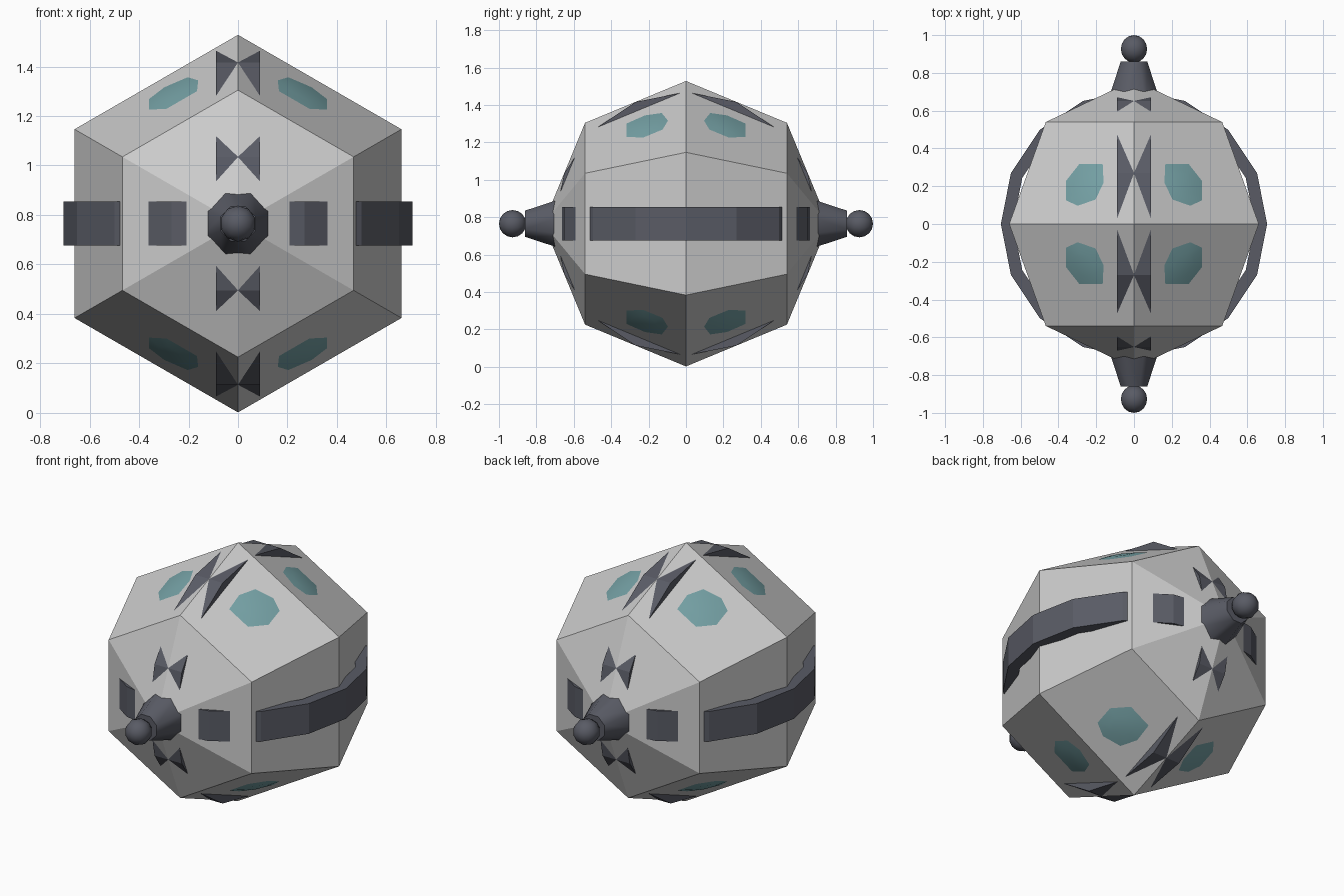
import bpy, bmesh
from math import sin, cos, pi, radians
from mathutils import Vector

if "Cube" in bpy.data.objects:
    bpy.data.objects.remove(bpy.data.objects["Cube"])

R, CZ = 0.763, 0.765


def material(name, rgb):
    m = bpy.data.materials.new(name)
    m.diffuse_color = (*rgb, 1)
    m.use_nodes = True
    m.node_tree.nodes["Principled BSDF"].inputs["Base Color"].default_value = m.diffuse_color
    return m


dark = material("dark_metal", (0.1, 0.105, 0.13))
teal = material("teal_glass", (0.18, 0.36, 0.38))


def finish(name, bm, mat=None, smooth=None):
    bmesh.ops.remove_doubles(bm, verts=bm.verts, dist=1e-5)
    bmesh.ops.recalc_face_normals(bm, faces=bm.faces)
    me = bpy.data.meshes.new(name)
    bm.to_mesh(me)
    bm.free()
    ob = bpy.data.objects.new(name, me)
    bpy.context.collection.objects.link(ob)
    ob.location.z = CZ
    if mat:
        me.materials.append(mat)
    if smooth:
        bpy.ops.object.select_all(action='DESELECT')
        ob.select_set(True)
        bpy.context.view_layer.objects.active = ob
        bpy.ops.object.shade_smooth_by_angle(angle=radians(smooth))
    return ob


def lathe(name, profile, n, axis, closed=False, phase=0.0, mat=None, smooth=None):
    """Revolve (height, radius) points around the x, y or z axis."""
    place = {'x': lambda a, b, h: (h, a, b),
             'y': lambda a, b, h: (b, h, a),
             'z': lambda a, b, h: (a, b, h)}[axis]
    bm = bmesh.new()
    rows = []
    for h, r in profile:
        angles = [phase + 2 * pi * i / n for i in range(n)]
        rows.append([bm.verts.new(place(r * cos(t), r * sin(t), h)) for t in angles])
    pairs = list(zip(rows, rows[1:])) + ([(rows[-1], rows[0])] if closed else [])
    for lo, hi in pairs:
        for i in range(n):
            j = (i + 1) % n
            bm.faces.new((lo[i], lo[j], hi[j], hi[i]))
    return finish(name, bm, mat, smooth)


def arc(radius, steps, centre=0.0):
    return [(centre - radius * cos(pi * i / steps), radius * sin(pi * i / steps))
            for i in range(steps + 1)]


# faceted six-sided body, poles facing front and back
lathe("body", arc(R, 4), 6, 'y')

# two crossing bands
band = [(-0.089, 0.64), (-0.089, 0.705), (0.089, 0.705), (0.089, 0.64)]
lathe("side_band", band, 16, 'z', closed=True, mat=dark)
lathe("upright_band", band, 16, 'x', closed=True, mat=dark)

# front and back knobs on tapered necks
for s, side in ((-1, "front"), (1, "back")):
    neck = [(s * 0.60, 0), (s * 0.60, 0.168), (s * 0.86, 0.076), (s * 0.86, 0)]
    lathe(side + "_neck", neck, 8, 'y', phase=pi / 8, mat=dark, smooth=50)
    lathe(side + "_knob", arc(0.073, 8, s * 0.927), 10, 'y', mat=dark, smooth=50)

# shallow glass lenses on the upper and lower facets
outline = [(0.155, 0.22), (0.16, 0.325), (0.29, 0.325), (0.365, 0.23),
           (0.365, 0.12), (0.30, 0.09), (0.20, 0.125)]
normal = Vector((0.5, 0.358, 0.866)).normalized()


def on_facet(x, y, lift):
    z = (R * cos(pi / 6) - 0.3587 * y - 0.5 * x) / 0.866
    return Vector((x, y, z)) + normal * lift


bm = bmesh.new()
for sx in (-1, 1):
    for sy in (-1, 1):
        for sz in (-1, 1):
            def vert(x, y, lift):
                p = on_facet(x, y, lift)
                return bm.verts.new((p.x * sx, p.y * sy, p.z * sz))
            rim = [vert(x, y, -0.001) for x, y in outline]
            mid = [vert(0.265 + (x - 0.265) * 0.5, 0.21 + (y - 0.21) * 0.5, 0.008)
                   for x, y in outline]
            base = [vert(x, y, -0.02) for x, y in outline]
            for i in range(len(rim)):
                j = (i + 1) % len(rim)
                bm.faces.new((rim[i], rim[j], mid[j], mid[i]))
                bm.faces.new((base[i], base[j], rim[j], rim[i]))
            bm.faces.new(mid)
            bm.faces.new(base)
finish("lenses", bm, teal, smooth=40)
